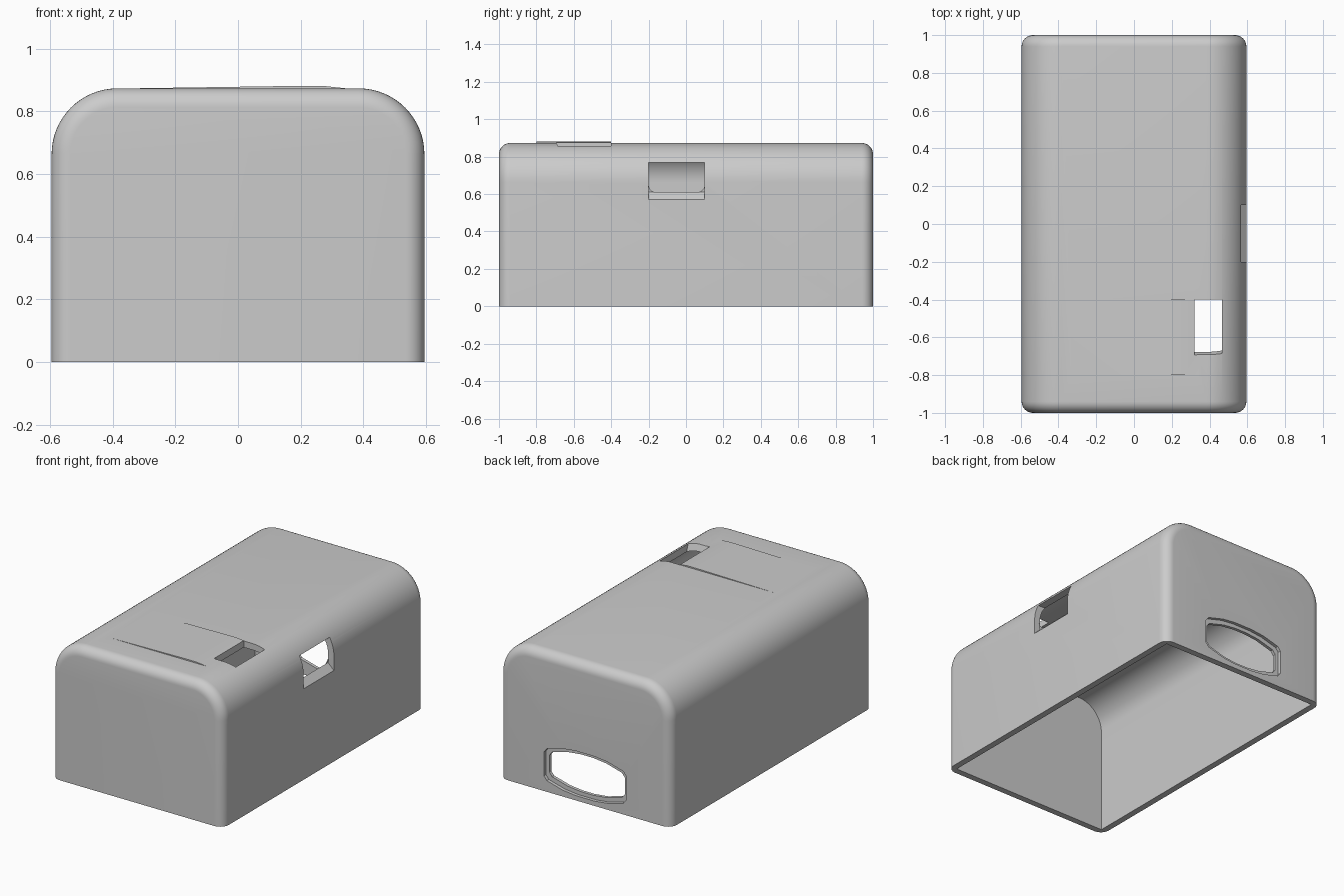
import bpy, bmesh
from math import cos, sin, pi

cube = bpy.data.objects.get("Cube")
if cube:
    bpy.data.objects.remove(cube)

HALF_W, HALF_L, HEIGHT = 0.595, 1.0, 0.873
WALL, ARCH, FILLET = 0.04, 0.21, 0.06

grey = bpy.data.materials.new("light grey plastic")
grey.use_nodes = True
colour = (0.6, 0.6, 0.6, 1)
grey.diffuse_color = colour
grey.node_tree.nodes["Principled BSDF"].inputs["Base Color"].default_value = colour


def arch_profile(inset, bottom=0.0, steps=16):
    """Arched cross-section in x and z, shrunk by inset."""
    r = ARCH - inset
    cx, cz = HALF_W - ARCH, HEIGHT - ARCH
    arc = [(cx + r * cos(a), cz + r * sin(a))
           for a in (pi / 2 * i / steps for i in range(steps + 1))]
    right = [(HALF_W - inset, bottom)] + arc
    return right + [(-x, z) for x, z in reversed(right)]


def loft(name, rings):
    """Skin a closed solid through rings of matching points."""
    bm = bmesh.new()
    loops = [[bm.verts.new(p) for p in ring] for ring in rings]
    n = len(loops[0])
    for a, b in zip(loops, loops[1:]):
        for i in range(n):
            j = (i + 1) % n
            bm.faces.new((a[i], a[j], b[j], b[i]))
    bm.faces.new(loops[0])
    bm.faces.new(loops[-1])
    bmesh.ops.recalc_face_normals(bm, faces=bm.faces)
    mesh = bpy.data.meshes.new(name)
    bm.to_mesh(mesh)
    bm.free()
    mesh.materials.append(grey)
    obj = bpy.data.objects.new(name, mesh)
    bpy.context.collection.objects.link(obj)
    return obj


def prism_y(name, points, y0, y1):
    return loft(name, [[(x, y, z) for x, z in points] for y in (y0, y1)])


def prism_x(name, points, x0, x1):
    return loft(name, [[(x, y, z) for y, z in points] for x in (x0, x1)])


# Outer body with filleted front and back rims
stations = []
for i in range(9):
    a = pi / 2 * i / 8
    stations.append((HALF_L - FILLET * (1 - sin(a)), FILLET * (1 - cos(a))))
stations = [(-y, d) for y, d in reversed(stations)] + stations
body = loft("cover_shell", [[(x, y, z) for x, z in arch_profile(d)]
                            for y, d in stations])

# Slightly raised, tilted plate on the roof
plate = prism_y("roof_plate", [(-0.4, 0.85), (-0.4, 0.872), (0.2, 0.881),
                               (0.27, 0.881), (0.4, 0.867), (0.4, 0.85)], -0.8, -0.4)

# Hollow interior, open at the bottom
end = HALF_L - WALL
cavity = prism_y("cavity", arch_profile(WALL, -0.1), -end, end)

# Roof opening with a sloped front wall
roof_hole = prism_x("roof_hole", [(-0.72, 0.95), (-0.665, 0.8),
                                  (-0.4, 0.8), (-0.4, 0.95)], 0.32, 0.465)

# Side window with rounded lower corners and a sloped sill
r = 0.04
corner = [(0.1 - r + r * sin(a), 0.61 + r - r * cos(a))
          for a in (pi / 2 * i / 6 for i in range(7))]
window = prism_x("side_window", [(0.1, 0.77)] + corner[::-1]
                 + [(-0.1 - y, z) for y, z in corner] + [(-0.2, 0.77)], 0.4, 0.7)
sill = prism_y("window_sill", [(0.555, 0.61), (0.6, 0.565), (0.7, 0.565),
                               (0.7, 0.77), (0.575, 0.77)], -0.2, 0.1)


# Bulged slot in the back wall, with a shallow recess around it
def slot_points(grow):
    quarter = [(0.27, 0.06), (0.25, 0.085), (0.14, 0.115), (0.05, 0.125)]
    half = [(x + grow, z + grow) for x, z in quarter]
    upper = half + [(-x, z) for x, z in reversed(half)]
    return [(x, 0.17 + z) for x, z in upper] + [(-x, 0.17 - z) for x, z in upper]


recess = prism_y("slot_recess", slot_points(0.015), 0.98, 1.1)
slot = prism_y("slot_hole", slot_points(-0.008), 0.9, 1.1)

# Combine the parts and bake the result
tools = [(plate, "UNION")] + [(c, "DIFFERENCE") for c in
                              (cavity, roof_hole, window, sill, recess, slot)]
for tool, operation in tools:
    mod = body.modifiers.new(tool.name, "BOOLEAN")
    mod.operation, mod.solver, mod.object = operation, "EXACT", tool
depsgraph = bpy.context.evaluated_depsgraph_get()
baked = bpy.data.meshes.new_from_object(body.evaluated_get(depsgraph))
body.modifiers.clear()
body.data = baked
for tool, _ in tools:
    bpy.data.objects.remove(tool)

# Smooth curves with sharp cut edges
bpy.ops.object.select_all(action="DESELECT")
body.select_set(True)
bpy.context.view_layer.objects.active = body
bpy.ops.object.shade_smooth_by_angle(angle=pi / 6)
